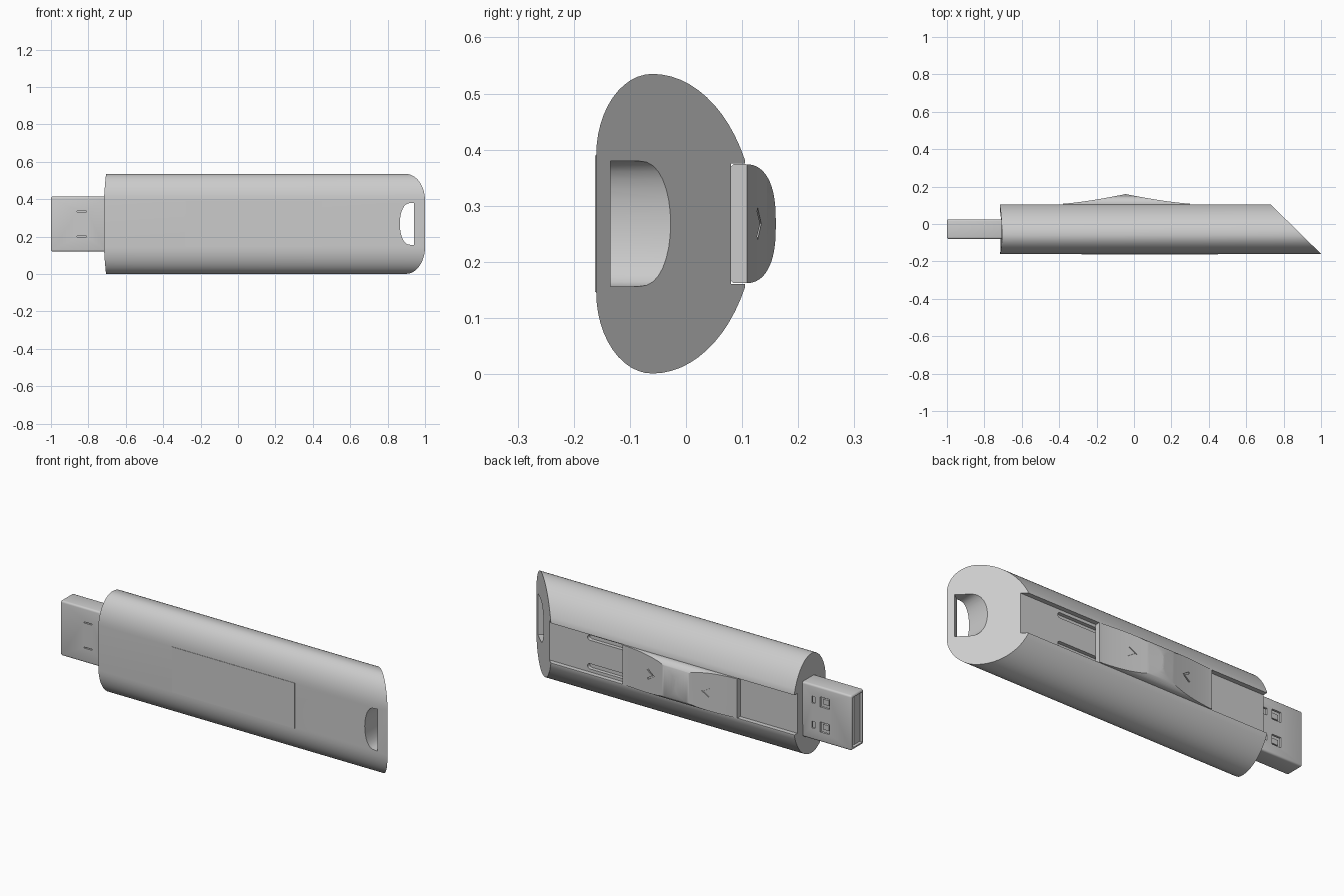
import bpy, bmesh, math
from math import cos, sin, pi

if "Cube" in bpy.data.objects:
    bpy.data.objects.remove(bpy.data.objects["Cube"])

MID = 0.268  # height of the long axis

grey = bpy.data.materials.new("light_grey")
grey.use_nodes = True
grey.diffuse_color = (0.6, 0.6, 0.6, 1)
grey.node_tree.nodes["Principled BSDF"].inputs["Base Color"].default_value = (0.6, 0.6, 0.6, 1)


def prism(name, pts, low, high):
    """Closed solid between two copies of an outline, each placed by a function."""
    bm = bmesh.new()
    a = [bm.verts.new(low(*p)) for p in pts]
    b = [bm.verts.new(high(*p)) for p in pts]
    n = len(pts)
    bm.faces.new(a)
    bm.faces.new(b[::-1])
    for i in range(n):
        j = (i + 1) % n
        bm.faces.new((a[j], a[i], b[i], b[j]))
    bmesh.ops.recalc_face_normals(bm, faces=bm.faces)
    me = bpy.data.meshes.new(name)
    bm.to_mesh(me)
    bm.free()
    ob = bpy.data.objects.new(name, me)
    bpy.context.collection.objects.link(ob)
    me.materials.append(grey)
    return ob


def box(name, x0, x1, y0, y1, z0, z1):
    return prism(name, [(x0, z0), (x1, z0), (x1, z1), (x0, z1)],
                 lambda x, z: (x, y0, z), lambda x, z: (x, y1, z))


def activate(ob):
    bpy.ops.object.select_all(action='DESELECT')
    ob.select_set(True)
    bpy.context.view_layer.objects.active = ob


def boolean(ob, cutter, op='DIFFERENCE'):
    activate(ob)
    m = ob.modifiers.new("cut", 'BOOLEAN')
    m.operation, m.solver, m.object = op, 'EXACT', cutter
    bpy.ops.object.modifier_apply(modifier=m.name)
    bpy.data.objects.remove(cutter)


def bevel(ob, width, segments=3):
    activate(ob)
    m = ob.modifiers.new("bevel", 'BEVEL')
    m.width, m.segments = width, segments
    bpy.ops.object.modifier_apply(modifier=m.name)


def smooth(ob):
    activate(ob)
    bpy.ops.object.shade_smooth_by_angle(angle=math.radians(30))


def mirrored(half):
    """Complete a (y, dz) half outline about the long axis."""
    return [(y, MID + d) for y, d in half] + [(y, MID - d) for y, d in reversed(half)]


# Body: flat front, rounded sides, channel along the back, slanted tail
half = [(-0.06 - 0.1 * cos(t), 0.122 + 0.145 * sin(t))
        for t in [i * pi / 24 for i in range(13)]]
end = math.asin(0.165 / 0.185)
half += [(-0.06 + 0.185 * sin(t), -0.013 + 0.28 * cos(t))
         for t in [i * end / 12 for i in range(1, 13)]]
half += [(0.105, 0.107), (0.08, 0.107)]
body = prism("body", mirrored(half),
             lambda y, z: (-0.72 + 0.2 * (z - MID) ** 2, y, z),
             lambda y, z: (0.73 + (0.105 - y) * 1.02, y, z))

# Keyring hole: D outline whose straight wall leans outward to the back
loop = [(0.95, MID - 0.112), (0.95, MID + 0.112)]
loop += [(0.925 - 0.06 * abs(cos(t)) ** 0.8, MID + 0.112 * sin(t))
         for t in [pi / 2 - i * pi / 16 for i in range(17)]]
hole = prism("hole_cutter", loop,
             lambda x, z: (0.926 if x > 0.94 else x, -0.17, z),
             lambda x, z: (1.3 if x > 0.94 else x, 0.1, z))
boolean(body, hole)

# Guide slots in the channel floor
for s in (-1, 1):
    zc = MID + s * 0.077
    slot = [(0.25, zc - 0.014), (0.25, zc + 0.014)]
    slot += [(0.515 + 0.014 * cos(t), zc + 0.014 * sin(t))
             for t in [pi / 2 - i * pi / 8 for i in range(9)]]
    boolean(body, prism("slot_cutter", slot,
                        lambda x, z: (x, 0.06, z), lambda x, z: (x, 0.12, z)))
smooth(body)

# Thin panel on the front
box("front_panel", -0.28, 0.45, -0.162, -0.159, MID - 0.122, MID + 0.122)


# Slider: domed cross-section intersected with a two-sided concave ramp
def ramp(x):
    t = (x + 0.045) / (0.345 if x > -0.045 else 0.335)
    return 0.109 + 0.051 * max(0, 1 - abs(t)) ** 1.35


dome = [(0.079, 0.1), (0.085, 0.106), (0.107, 0.106)]
dome += [(0.107 + 0.053 * sin(t) ** 0.9, 0.106 * cos(t) ** 0.75)
         for t in [i * pi / 32 for i in range(1, 16)]]
dome += [(0.16, 0.008)]
slider = prism("slider", mirrored(dome),
               lambda y, z: (-0.38, y, z), lambda y, z: (0.3, y, z))
side = [(-0.4, 0.05), (0.32, 0.05)]
side += [(x, ramp(x)) for x in [0.32 - i * 0.0146 for i in range(25)]]
side += [(x, ramp(x)) for x in [-0.045 - i * 0.0148 for i in range(25)]]
boolean(slider, prism("ramp_cutter", side,
                      lambda x, y: (x, y, 0), lambda x, y: (x, y, 0.6)), 'INTERSECT')

# Engraved chevrons pointing at the ridge
for s in (-1, 1):
    arrow = [(0.14, 0), (0.18, 0.028), (0.188, 0.022), (0.152, 0),
             (0.188, -0.022), (0.18, -0.028)]
    boolean(slider, prism("chevron_cutter",
                          [(-0.045 + s * x, MID + d) for x, d in arrow],
                          lambda x, z: (x, ramp(x) - 0.005, z),
                          lambda x, z: (x, 0.2, z)))
smooth(slider)

# Plug shell: open at the tip, windows on the back, slits on the front
plug = box("plug_shell", -1, -0.7, -0.08, 0.025, 0.12, 0.415)
bevel(plug, 0.01)
boolean(plug, box("cavity_cutter", -1.05, -0.74, -0.068, 0.013, 0.133, 0.402))
for zc in (0.2, 0.335):
    boolean(plug, box("window_cutter", -0.87, -0.815, 0, 0.05, zc - 0.027, zc + 0.027))
    boolean(plug, box("notch_cutter", -0.785, -0.765, 0, 0.05, zc - 0.018, zc + 0.018))
    boolean(plug, box("slit_cutter", -0.86, -0.81, -0.1, -0.06, zc - 0.003, zc + 0.003))
    # Spring tab seen inside each window
    box("spring_tab", -0.86, -0.825, -0.005, 0.015, zc - 0.014, zc + 0.014)
smooth(plug)

# Contact tongue inside the plug
box("contact_tongue", -0.985, -0.73, -0.07, -0.02, 0.13, 0.405)
